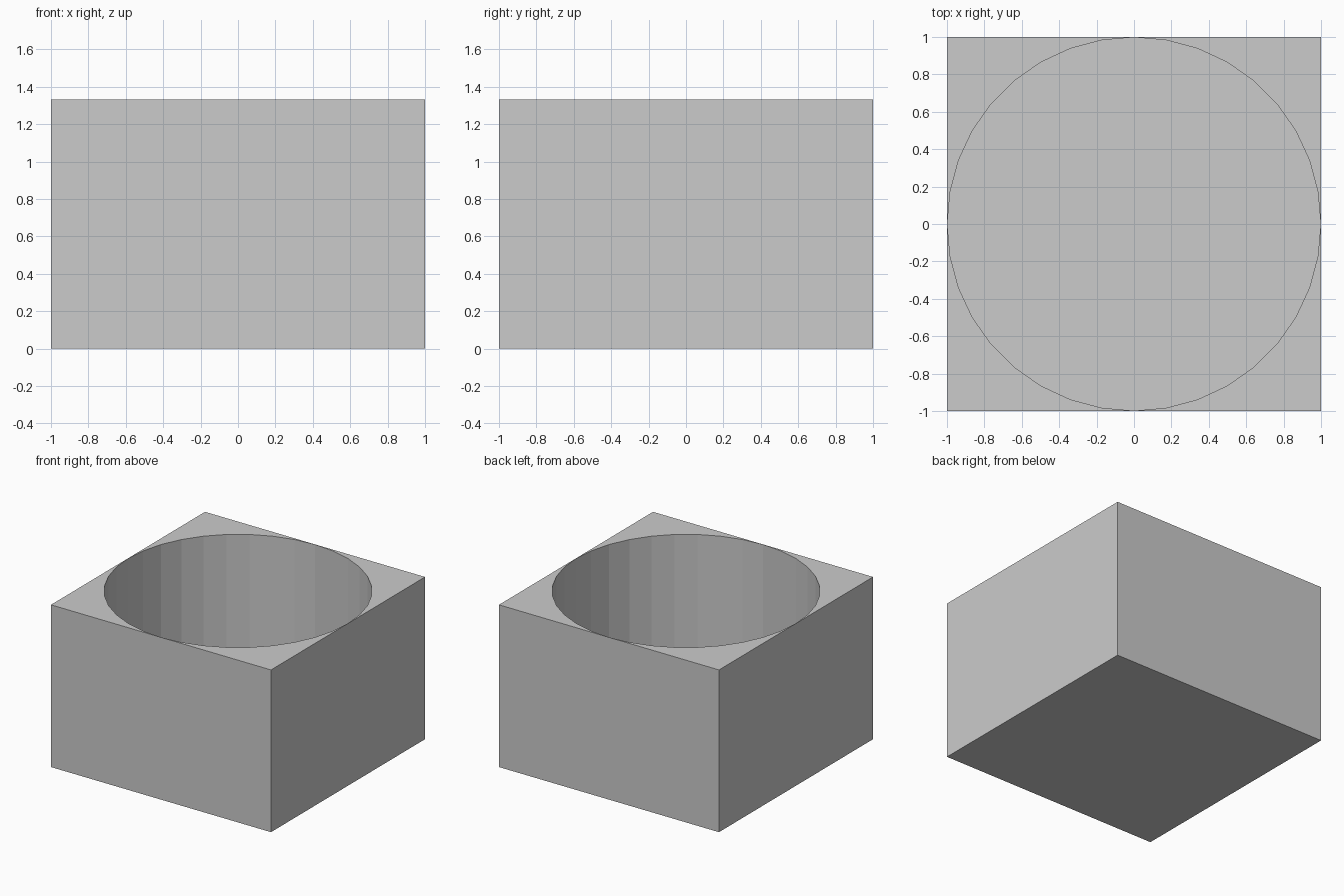
import bpy
import bmesh
from math import radians, cos, sin

WIDTH, HEIGHT = 2.0, 1.333
RADIUS, FLOOR, SIDES = 0.998, 0.1, 36

if "Cube" in bpy.data.objects:
    bpy.data.objects.remove(bpy.data.objects["Cube"], do_unlink=True)

# Plain grey material
grey = bpy.data.materials.new("light grey")
grey.use_nodes = True
grey.diffuse_color = (0.6, 0.6, 0.6, 1)
grey.node_tree.nodes["Principled BSDF"].inputs["Base Color"].default_value = grey.diffuse_color

bm = bmesh.new()


def ring(z, point):
    return [bm.verts.new((*point(radians(360 * i / SIDES)), z)) for i in range(SIDES)]


def circle(a):
    return RADIUS * cos(a), RADIUS * sin(a)


def square(a):
    # Push each direction out to the square outline
    s = WIDTH / 2 / max(abs(cos(a)), abs(sin(a)))
    return s * cos(a), s * sin(a)


# Square block with a round well sunk into the top
half = WIDTH / 2
corners = [(half, half), (-half, half), (-half, -half), (half, -half)]
low = [bm.verts.new((x, y, 0)) for x, y in corners]
high = [bm.verts.new((x, y, HEIGHT)) for x, y in corners]
bm.faces.new(low[::-1])

rim = ring(HEIGHT, circle)
edge = ring(HEIGHT, square)
base = ring(FLOOR, circle)
bm.faces.new(base)

quarter = SIDES // 4
for i in range(SIDES):
    j = (i + 1) % SIDES
    # Well wall
    bm.faces.new((rim[i], rim[j], base[j], base[i]))
    # Top surface, with the corner point added where the outline turns
    outline = [edge[i], edge[j]]
    if i % quarter == quarter // 2:
        outline.insert(1, high[i // quarter])
    bm.faces.new(outline + [rim[j], rim[i]])

# Outer sides, each following the outline points along its top edge
for k in range(4):
    start = (k * quarter + quarter // 2 + 1) % SIDES
    along = [edge[(start + n) % SIDES] for n in range(quarter)]
    m = (k + 1) % 4
    bm.faces.new([low[k], low[m], high[m]] + along[::-1] + [high[k]])

bmesh.ops.recalc_face_normals(bm, faces=bm.faces)
mesh = bpy.data.meshes.new("block_with_round_well")
bm.to_mesh(mesh)
bm.free()
mesh.materials.append(grey)
block = bpy.data.objects.new("block_with_round_well", mesh)
bpy.context.collection.objects.link(block)
